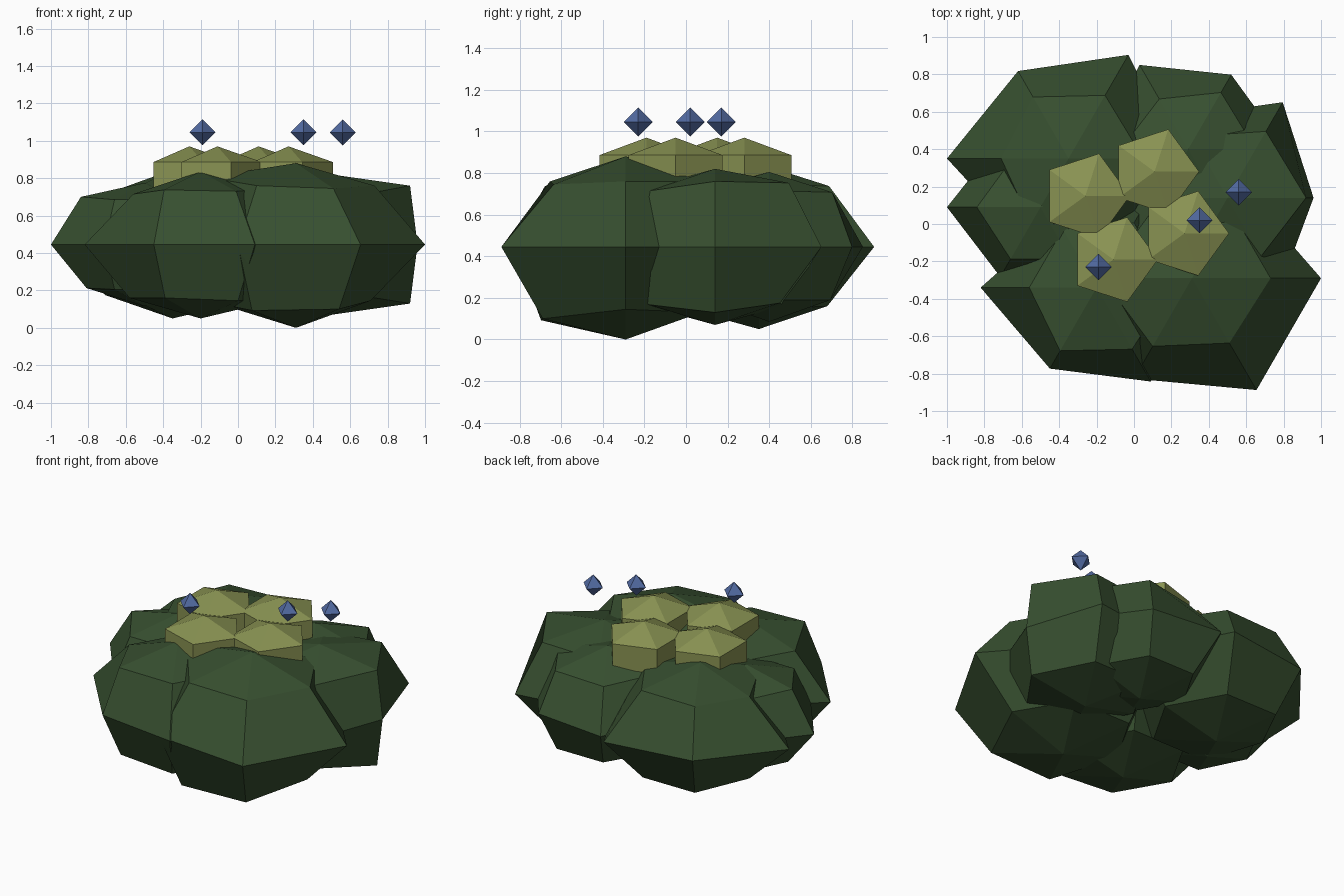
import bpy
from math import cos, sin, tau

default_cube = bpy.data.objects.get("Cube")
if default_cube:
    bpy.data.objects.remove(default_cube, do_unlink=True)


def make_material(name, colour):
    material = bpy.data.materials.new(name)
    material.use_nodes = True
    material.diffuse_color = (*colour, 1)
    shader = next(node for node in material.node_tree.nodes
                  if node.type == "BSDF_PRINCIPLED")
    shader.inputs["Base Color"].default_value = (*colour, 1)
    return material


leaf_green = make_material("dark leaf green", (0.038, 0.078, 0.029))
moss_yellow = make_material("yellow moss green", (0.25, 0.29, 0.085))
berry_blue = make_material("berry blue", (0.085, 0.145, 0.36))


def faceted_ball(name, centre, rings, top, bottom, material):
    """Stack rings of (radii, height offset per radius) between two poles."""
    cx, cy, cz = centre
    sides = len(rings[0][0])
    points = [(cx, cy, cz + top)]
    for radii, rise in rings:
        for index, radius in enumerate(radii):
            angle = tau * index / sides
            points.append((cx + radius * cos(angle),
                           cy + radius * sin(angle),
                           cz + radius * rise))
    points.append((cx, cy, cz - bottom))
    last = len(points) - 1
    faces = []
    for index in range(sides):
        following = (index + 1) % sides
        faces.append((0, index + 1, following + 1))
        for level in range(len(rings) - 1):
            upper = level * sides + 1
            lower = upper + sides
            faces.append((upper + index, lower + index,
                          lower + following, upper + following))
        base = last - sides
        faces.append((last, base + following, base + index))
    mesh = bpy.data.meshes.new(name)
    mesh.from_pydata(points, [], faces)
    mesh.update()
    mesh.materials.append(material)
    ball = bpy.data.objects.new(name, mesh)
    bpy.context.collection.objects.link(ball)
    return ball


SQUASH = 0.75


def leaf_clump(name, x, y, upper, middle, lower, top, bottom):
    """Irregular six-sided clump; radii in hundredths, starting at +x."""
    def scaled(radii):
        return [radius / 100 for radius in radii]
    rings = [(scaled(upper), SQUASH), (scaled(middle), 0),
             (scaled(lower), -SQUASH)]
    faceted_ball(name, (x, y, 0.445), rings, top, bottom, leaf_green)


# Six overlapping leaf clumps
leaf_clump("front_left_clump", 0.31, -0.29,
           upper=(42, 42, 42, 48, 42, 40),
           middle=(69, 55, 58, 58, 62, 69),
           lower=(40, 42, 42, 42, 47, 46), top=0.435, bottom=0.445)
leaf_clump("front_right_clump", -0.2, -0.34,
           upper=(40, 40, 36, 36, 39, 38),
           middle=(55, 55, 42, 62, 50, 58),
           lower=(40, 38, 38, 38, 38, 40), top=0.39, bottom=0.395)
leaf_clump("right_clump", -0.5, 0.09,
           upper=(32, 32, 30, 34, 32, 32),
           middle=(45, 45, 42, 50, 43, 45),
           lower=(32, 32, 32, 31, 32, 32), top=0.33, bottom=0.33)
leaf_clump("back_right_clump", -0.35, 0.35,
           upper=(40, 39, 38, 36, 40, 40),
           middle=(60, 64, 54, 65, 50, 60),
           lower=(40, 38, 38, 36, 40, 40), top=0.4, bottom=0.395)
leaf_clump("back_left_clump", 0.29, 0.4,
           upper=(36, 35, 31, 36, 36, 36),
           middle=(52, 46, 52, 50, 45, 45),
           lower=(34, 34, 34, 34, 34, 34), top=0.36, bottom=0.36)
leaf_clump("left_clump", 0.5, 0.14,
           upper=(42, 41, 38, 38, 38, 36),
           middle=(46, 59, 50, 50, 50, 56),
           lower=(42, 36, 38, 38, 38, 37), top=0.375, bottom=0.375)

# Four pale five-sided tufts on the crown
tuft_centres = {"right": (-0.26, 0.15), "front": (-0.11, -0.19),
                "left": (0.27, -0.05), "back": (0.11, 0.28)}
for side, (x, y) in tuft_centres.items():
    radii = [0.238] * 5
    faceted_ball(side + "_crown_tuft", (x, y, 0.805),
                 [(radii, 0.34), (radii, -0.34)], 0.165, 0.165, moss_yellow)

# Three floating octahedral berries
berry_centres = {"right": (-0.19, -0.23), "middle": (0.35, 0.02),
                 "left": (0.56, 0.17)}
for side, (x, y) in berry_centres.items():
    faceted_ball(side + "_berry", (x, y, 1.045),
                 [([0.07] * 4, 0)], 0.07, 0.07, berry_blue)
